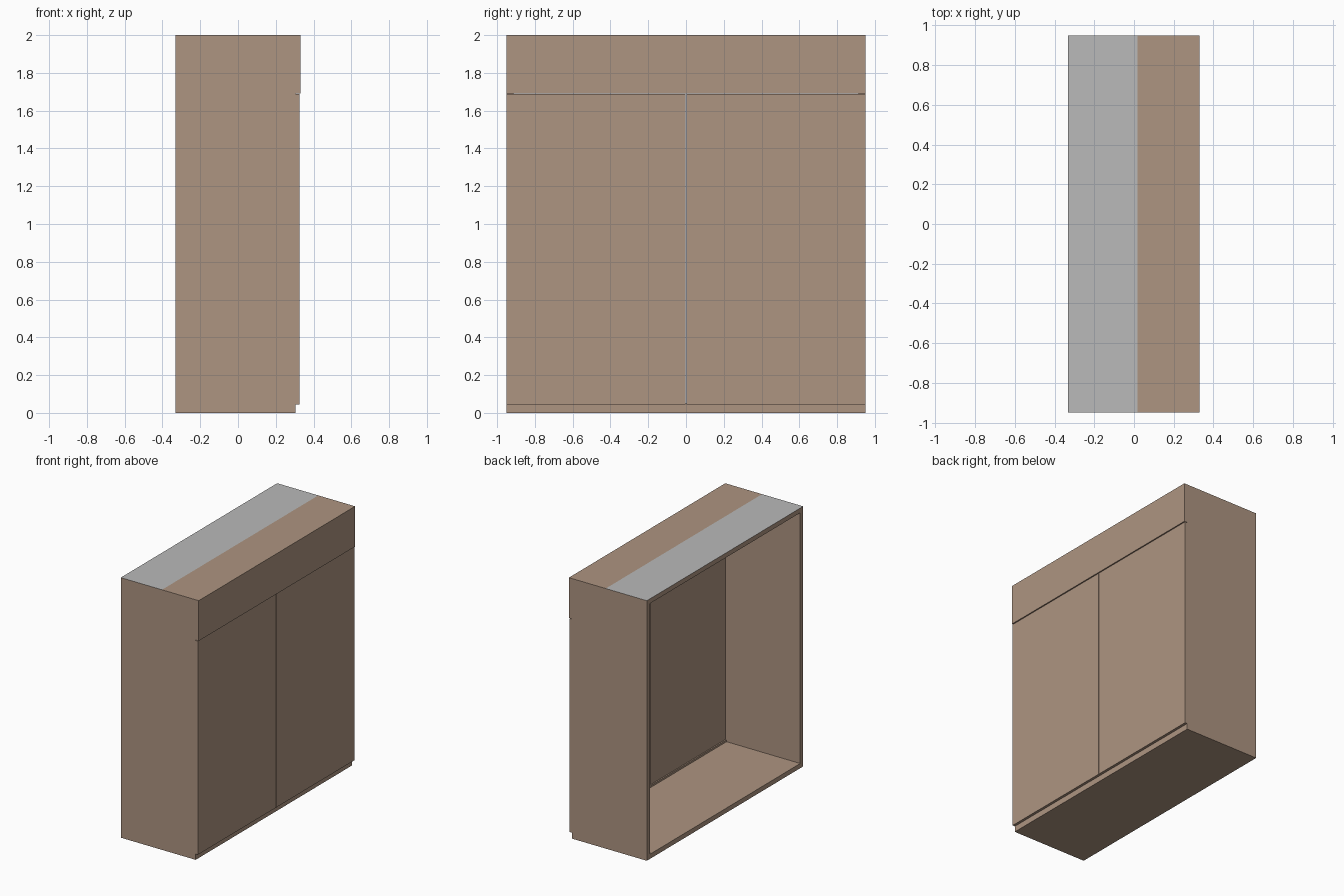
import bpy
import bmesh

if "Cube" in bpy.data.objects:
    bpy.data.objects.remove(bpy.data.objects["Cube"])


def material(name, rgb):
    m = bpy.data.materials.new(name)
    m.diffuse_color = (*rgb, 1.0)
    m.use_nodes = True
    m.node_tree.nodes["Principled BSDF"].inputs["Base Color"].default_value = m.diffuse_color
    return m


BROWN = material("brown wood", (0.42, 0.298, 0.22))
GREY = material("grey top", (0.49, 0.49, 0.49))


def box(name, x, y, z, top=None):
    """Box from (min, max) ranges, optionally with its own top colour."""
    bm = bmesh.new()
    bmesh.ops.create_cube(bm, size=1.0)
    for v in bm.verts:
        v.co = [r[0] if c < 0 else r[1] for c, r in zip(v.co, (x, y, z))]
    bm.normal_update()
    mesh = bpy.data.meshes.new(name)
    mesh.materials.append(BROWN)
    if top:
        mesh.materials.append(top)
        for f in bm.faces:
            f.material_index = 1 if f.normal.z > 0.5 else 0
    bm.to_mesh(mesh)
    bm.free()
    obj = bpy.data.objects.new(name, mesh)
    bpy.context.collection.objects.link(obj)
    return obj


BACK, FRONT, HALF, H, T = -0.332, 0.305, 0.95, 2.0, 0.036
SPLIT = 0.018

# Carcass, open at the back
box("floor_panel", (BACK, FRONT), (-HALF, HALF), (0, T))
box("top_panel_rear", (BACK, SPLIT), (-HALF, HALF), (H - T, H), GREY)
box("top_panel_front", (SPLIT, FRONT), (-HALF, HALF), (H - T, H))
for side, s in (("left", -1), ("right", 1)):
    ys = sorted((s * HALF, s * (HALF - T)))
    box(side + "_side_panel", (BACK, FRONT), ys, (T, H - T))
    # Door covering half of the front, with a narrow centre gap
    ys = sorted((s * HALF, s * 0.003))
    box(side + "_door", (FRONT, 0.325), ys, (0.045, 1.687))

# Fascia above the doors
box("front_fascia", (FRONT, 0.331), (-HALF, HALF), (1.69, H))
# Strip closing the slit between floor and doors
box("plinth_strip", (FRONT - 0.01, FRONT), (-HALF, HALF), (T, 0.05))
